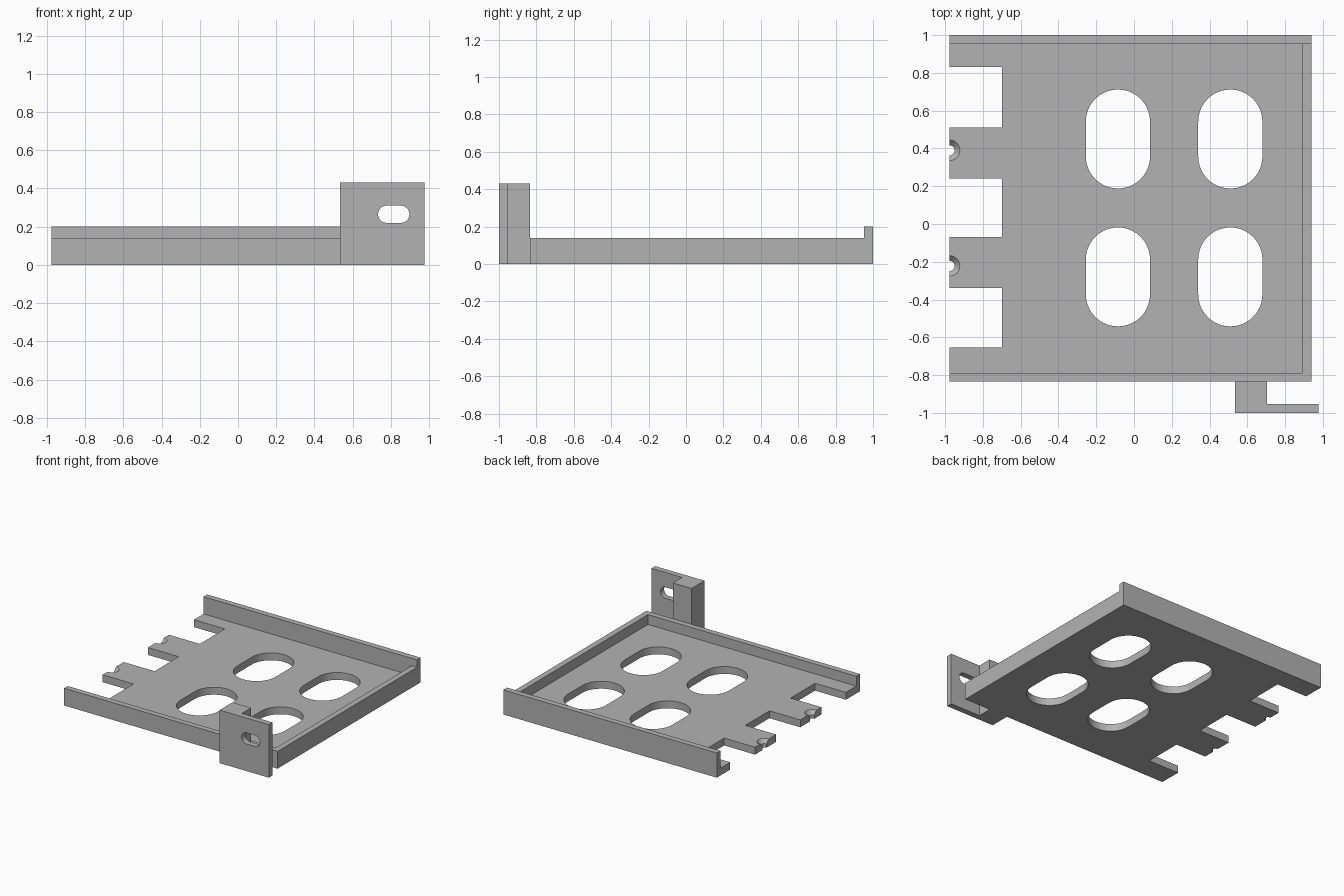
import bpy
import bmesh
import math
from mathutils import Matrix, Vector

cube = bpy.data.objects.get("Cube")
if cube:
    bpy.data.objects.remove(cube, do_unlink=True)

grey = bpy.data.materials.new("plain grey")
grey.use_nodes = True
colour = (0.45, 0.45, 0.45, 1)
grey.diffuse_color = colour
grey.node_tree.nodes["Principled BSDF"].inputs["Base Color"].default_value = colour


def prism(name, outline, bottom, top):
    """Extrude a flat outline upward into a closed solid."""
    bm = bmesh.new()
    face = bm.faces.new([bm.verts.new((x, y, bottom)) for x, y in outline])
    new = bmesh.ops.extrude_face_region(bm, geom=[face])["geom"]
    verts = [v for v in new if isinstance(v, bmesh.types.BMVert)]
    bmesh.ops.translate(bm, verts=verts, vec=(0, 0, top - bottom))
    bmesh.ops.recalc_face_normals(bm, faces=bm.faces)
    return finish(name, bm)


def finish(name, bm):
    mesh = bpy.data.meshes.new(name)
    bm.to_mesh(mesh)
    bm.free()
    mesh.materials.append(grey)
    obj = bpy.data.objects.new(name, mesh)
    bpy.context.collection.objects.link(obj)
    return obj


def box(name, x0, x1, y0, y1, z0, z1):
    return prism(name, [(x0, y0), (x1, y0), (x1, y1), (x0, y1)], z0, z1)


def slot_outline(cx, cy, radius, half_straight, steps=20):
    """Rounded slot, long along y."""
    points = []
    for end in (0, 1):
        for i in range(steps + 1):
            a = math.pi * (end + i / steps)
            shift = half_straight if end == 0 else -half_straight
            points.append((cx + radius * math.cos(a), cy + shift + radius * math.sin(a)))
    return points


def cone(name, x, y, z0, z1, r0, r1):
    bm = bmesh.new()
    bmesh.ops.create_cone(bm, cap_ends=True, segments=40, radius1=r0, radius2=r1,
                          depth=z1 - z0, matrix=Matrix.Translation((x, y, (z0 + z1) / 2)))
    return finish(name, bm)


def cut(target, cutters):
    """Subtract each cutter, bake the result and discard the cutters."""
    for cutter in cutters:
        mod = target.modifiers.new("cut", "BOOLEAN")
        mod.operation = "DIFFERENCE"
        mod.solver = "EXACT"
        mod.object = cutter
    bpy.context.view_layer.update()
    graph = bpy.context.evaluated_depsgraph_get()
    mesh = bpy.data.meshes.new_from_object(target.evaluated_get(graph))
    target.modifiers.clear()
    target.data = mesh
    for cutter in cutters:
        bpy.data.objects.remove(cutter, do_unlink=True)


LEFT, RIGHT, FRONT, BACK = -0.977, 0.94, -0.835, 1.0
FLOOR, RIM, TALL, WALL = 0.06, 0.14, 0.2, 0.047

# Tray: tall back wall, low front and side rims, open at one end
tray = box("tray", LEFT, RIGHT, FRONT, BACK, 0, TALL)
cutters = [
    box("rim_cutter", -2, 2, -2, BACK - WALL, RIM, 1),
    box("pocket_cutter", -2, RIGHT - WALL, FRONT + WALL, BACK - WALL, FLOOR, 0.5),
]

# Notches that leave four fingers along the open end
for y0, y1 in ((0.51, 0.83), (-0.07, 0.24), (-0.655, -0.34)):
    cutters.append(box("notch_cutter", -2, -0.7, y0, y1, -1, 1))

# Rounded openings in the floor
for x in (-0.085, 0.51):
    for y in (0.45, -0.28):
        cutters.append(prism("opening_cutter", slot_outline(x, y, 0.17, 0.092), -1, 1))

# Countersunk half holes in the two middle fingers
for y in (0.39, -0.222):
    cutters.append(cone("hole_cutter", LEFT, y, -0.1, 0.3, 0.027, 0.027))
    cutters.append(cone("sink_cutter", LEFT, y, FLOOR - 0.03, FLOOR + 0.01, 0.027, 0.064))
cut(tray, cutters)

# Mounting bracket: post on the front rim with a slotted ear
x0, x1 = 0.535, 0.977
bracket = prism("mounting_bracket", [(x0, -1), (x1, -1), (x1, -1 + WALL), (0.703, -1 + WALL),
                                     (0.703, FRONT), (x0, FRONT)], 0, 0.43)
ear_slot = prism("ear_slot_cutter", slot_outline(0, 0, 0.045, 0.037), -0.3, 0.3)
turn = Matrix.Rotation(math.pi / 2, 4, "X") @ Matrix.Rotation(math.pi / 2, 4, "Z")
ear_slot.data.transform(Matrix.Translation(Vector((0.815, -1, 0.265))) @ turn)
cut(bracket, [ear_slot])

# Smooth the curved walls, keep the corners crisp
for obj in (tray, bracket):
    bpy.ops.object.select_all(action="DESELECT")
    obj.select_set(True)
    bpy.context.view_layer.objects.active = obj
    bpy.ops.object.shade_smooth_by_angle(angle=math.radians(30))
